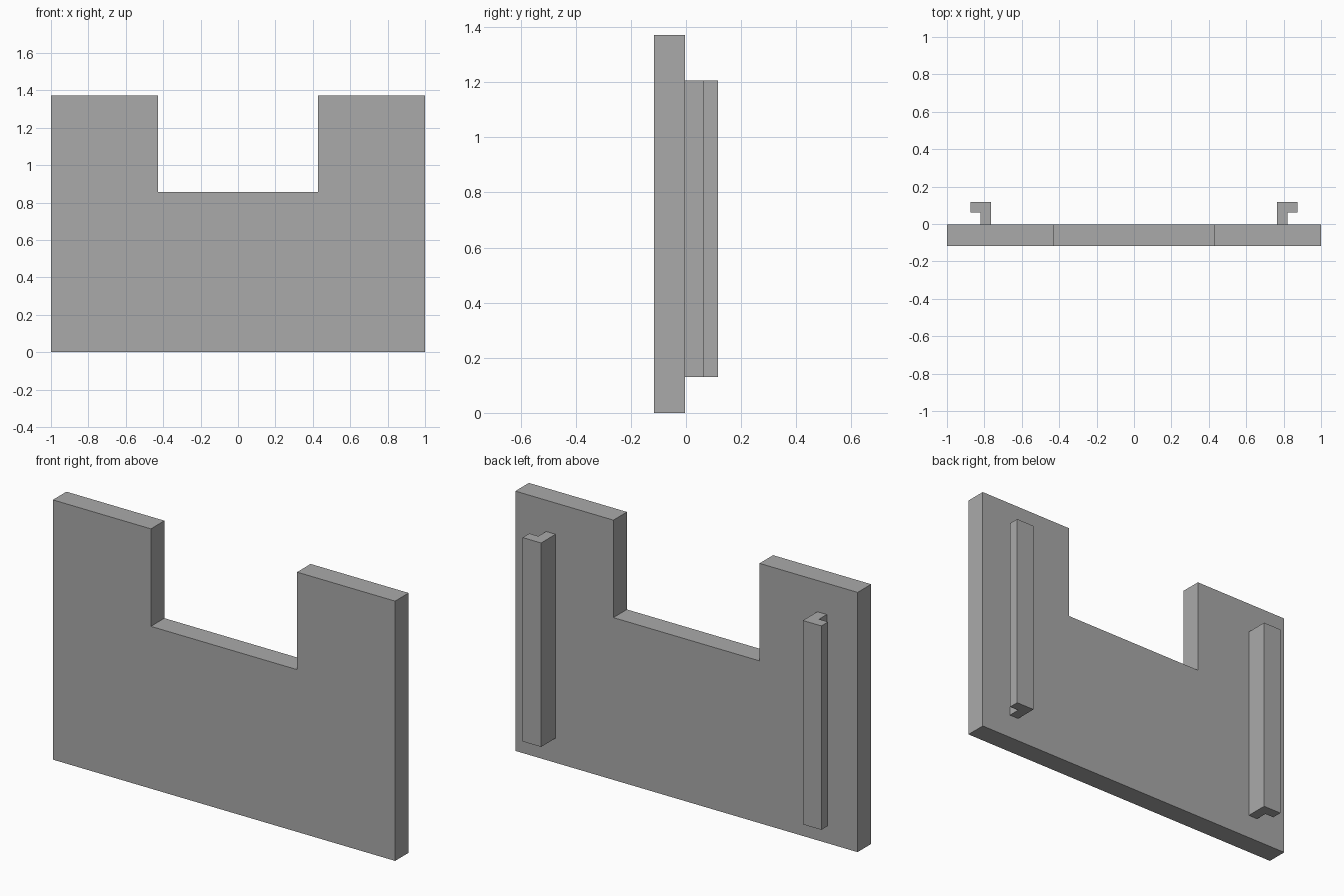
import bpy
import bmesh

cube = bpy.data.objects.get("Cube")
if cube:
    bpy.data.objects.remove(cube, do_unlink=True)

# Single flat grey
grey = bpy.data.materials.new("plain_grey")
grey.use_nodes = True
colour = (0.4, 0.4, 0.4, 1)
grey.diffuse_color = colour
grey.node_tree.nodes["Principled BSDF"].inputs["Base Color"].default_value = colour


def extrude_profile(name, points, offset):
    """Fill a closed outline and extrude it along the offset vector."""
    bm = bmesh.new()
    face = bm.faces.new([bm.verts.new(p) for p in points])
    result = bmesh.ops.extrude_face_region(bm, geom=[face], use_keep_orig=True)
    moved = [v for v in result["geom"] if isinstance(v, bmesh.types.BMVert)]
    bmesh.ops.translate(bm, verts=moved, vec=offset)
    bmesh.ops.recalc_face_normals(bm, faces=bm.faces)
    mesh = bpy.data.meshes.new(name)
    bm.to_mesh(mesh)
    bm.free()
    mesh.materials.append(grey)
    obj = bpy.data.objects.new(name, mesh)
    bpy.context.collection.objects.link(obj)
    return obj


FRONT, BACK, RAIL_BACK = -0.117, -0.004, 0.117
HEIGHT, NOTCH_Z, NOTCH_X = 1.372, 0.857, 0.427
RAIL_LOW, RAIL_HIGH = 0.13, 1.207

# Notched panel
half = [(1, 0), (1, HEIGHT), (NOTCH_X, HEIGHT), (NOTCH_X, NOTCH_Z)]
outline = half + [(-x, z) for x, z in reversed(half)]
extrude_profile("notched_panel", [(x, FRONT, z) for x, z in outline],
                (0, BACK - FRONT, 0))

# Hooked rails on the back, lips pointing outwards
hook = [(0.765, BACK), (0.82, BACK), (0.82, 0.061),
        (0.873, 0.061), (0.873, RAIL_BACK), (0.765, RAIL_BACK)]
for side, sign in (("left", 1), ("right", -1)):
    extrude_profile(side + "_rail", [(sign * x, y, RAIL_LOW) for x, y in hook],
                    (0, 0, RAIL_HIGH - RAIL_LOW))
